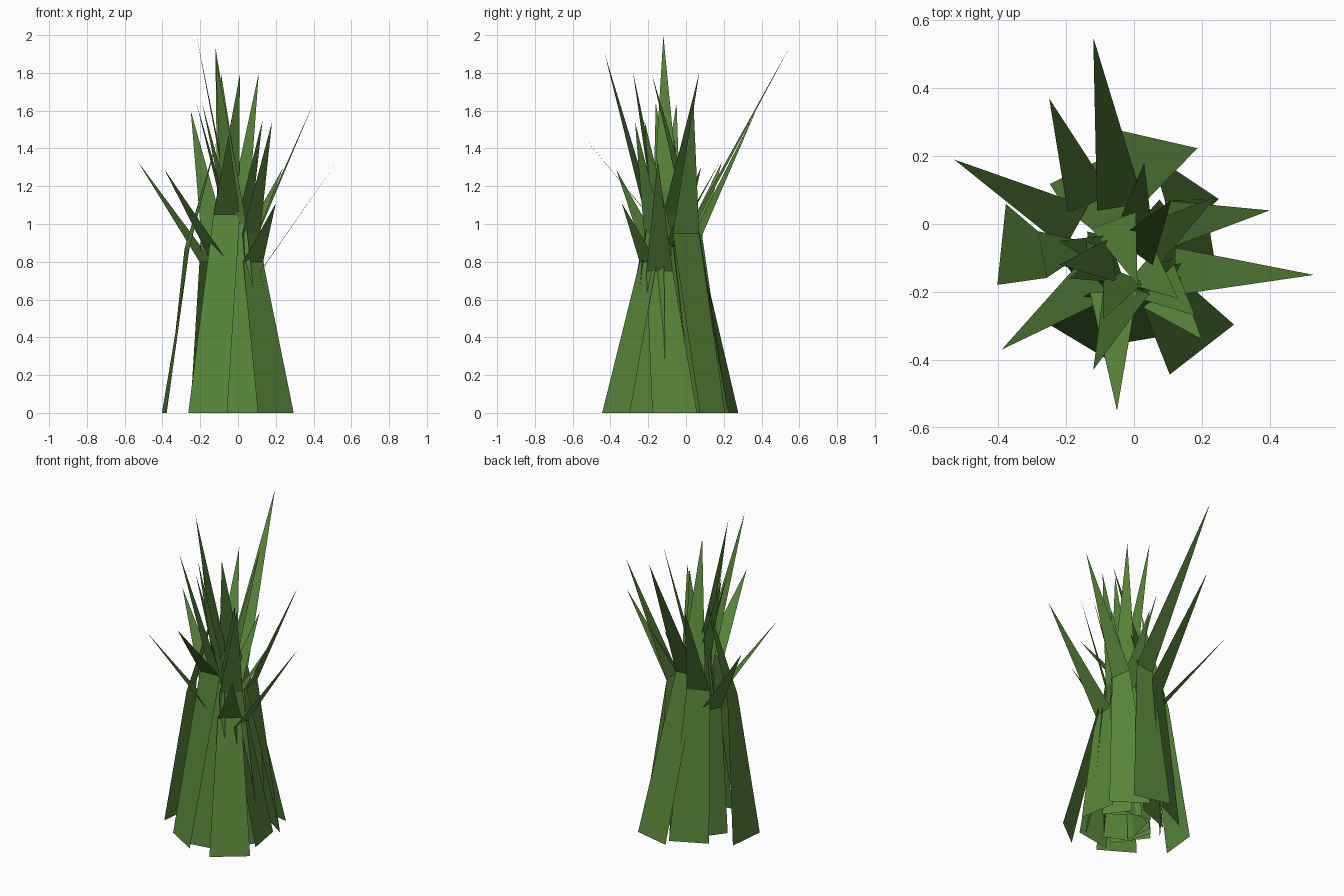
import bpy
from mathutils import Vector

cube = bpy.data.objects.get("Cube")
if cube:
    bpy.data.objects.remove(cube, do_unlink=True)

# Single leaf colour
green = bpy.data.materials.new("grass_green")
green.use_nodes = True
colour = (0.095, 0.235, 0.04, 1.0)
green.diffuse_color = colour
for node in green.node_tree.nodes:
    if node.type == "BSDF_PRINCIPLED":
        node.inputs["Base Color"].default_value = colour
        node.inputs["Roughness"].default_value = 0.9

centre = Vector((-0.01, -0.10, 0))


def across(direction):
    """Horizontal unit vector at right angles to a direction."""
    return Vector((-direction.y, direction.x, 0)).normalized()


def make_blade(name, root, knee, tip, root_width, knee_width):
    """A flat tapering leaf from root to knee, then a bent pointed tip."""
    side = across(root - centre)
    bend = across(tip - knee)
    if bend.dot(side) < 0:
        bend.negate()
    verts = [root - side * root_width / 2, root + side * root_width / 2,
             knee + bend * knee_width / 2, knee - bend * knee_width / 2, tip]
    mesh = bpy.data.meshes.new(name)
    mesh.from_pydata(verts, [], [(0, 1, 2, 3), (3, 2, 4)])
    mesh.materials.append(green)
    blade = bpy.data.objects.new(name, mesh)
    bpy.context.scene.collection.objects.link(blade)
    return blade


def point(*hundredths):
    return Vector([value / 100 for value in hundredths])


# Outer blades, in hundredths: root x y, knee x y z, tip x y z
outer = {
    "front_right_blade": (-16, -35, -6, -20, 105, -5, -55, 147),
    "front_left_blade": (20, -37, 8, -20, 80, 20, -34, 111),
    "left_blade": (23, -6, 12, -14, 75, 53, -15, 134),
    "left_back_blade": (15, 14, 10, 0, 95, 40, 4, 164),
    "back_blade": (7, 25, -4, 5, 102, -12, 55, 194),
    "back_right_blade": (-14, 17, -13, 6, 94, -25, 37, 160),
    "right_outer_blade": (-39, -6, -27, -9, 87, -11, -6, 145),
    "front_blade": (3, -34, -2, -18, 100, -12, -43, 190),
    "right_front_blade": (-14, -20, -11, -16, 82, -39, -37, 129),
    "right_back_blade": (-18, 3, -17, -1, 80, -53, 19, 133),
    "inner_left_blade": (17, -21, 7, -17, 95, 18, -27, 154),
    "tall_middle_blade": (-8, 8, -6, 1, 108, 1, -18, 179),
}
for name, (rx, ry, kx, ky, kz, tx, ty, tz) in outer.items():
    make_blade(name, point(rx, ry, 0), point(kx, ky, kz),
               point(tx, ty, tz), 0.24, 0.14)

# Inner blades, in hundredths: tip x y z, knee height, root radius, knee radius
inner = {
    "tall_right_blade": (-22, -12, 200, 118, 12, 5),
    "tall_front_blade": (-9, -28, 180, 105, 15, 5),
    "tall_back_blade": (11, 7, 180, 105, 14, 2),
    "short_left_blade": (13, -22, 155, 95, 12, 4),
    "short_right_blade": (-19, -16, 164, 105, 15, 4),
    "upper_right_blade": (-22, -5, 164, 100, 10, 4),
    "low_left_blade": (24, 8, 130, 88, 17, 6),
    "low_back_blade": (3, 18, 133, 90, 15, 4),
}
for name, (tx, ty, tz, knee_z, root_r, knee_r) in inner.items():
    tip = point(tx, ty, tz)
    outward = Vector((tip.x, tip.y, 0)) - centre
    outward.normalize()
    root = centre + outward * root_r / 100
    knee = centre + outward * knee_r / 100 + point(0, 0, knee_z)
    make_blade(name, root, knee, tip, 0.18, 0.13)
